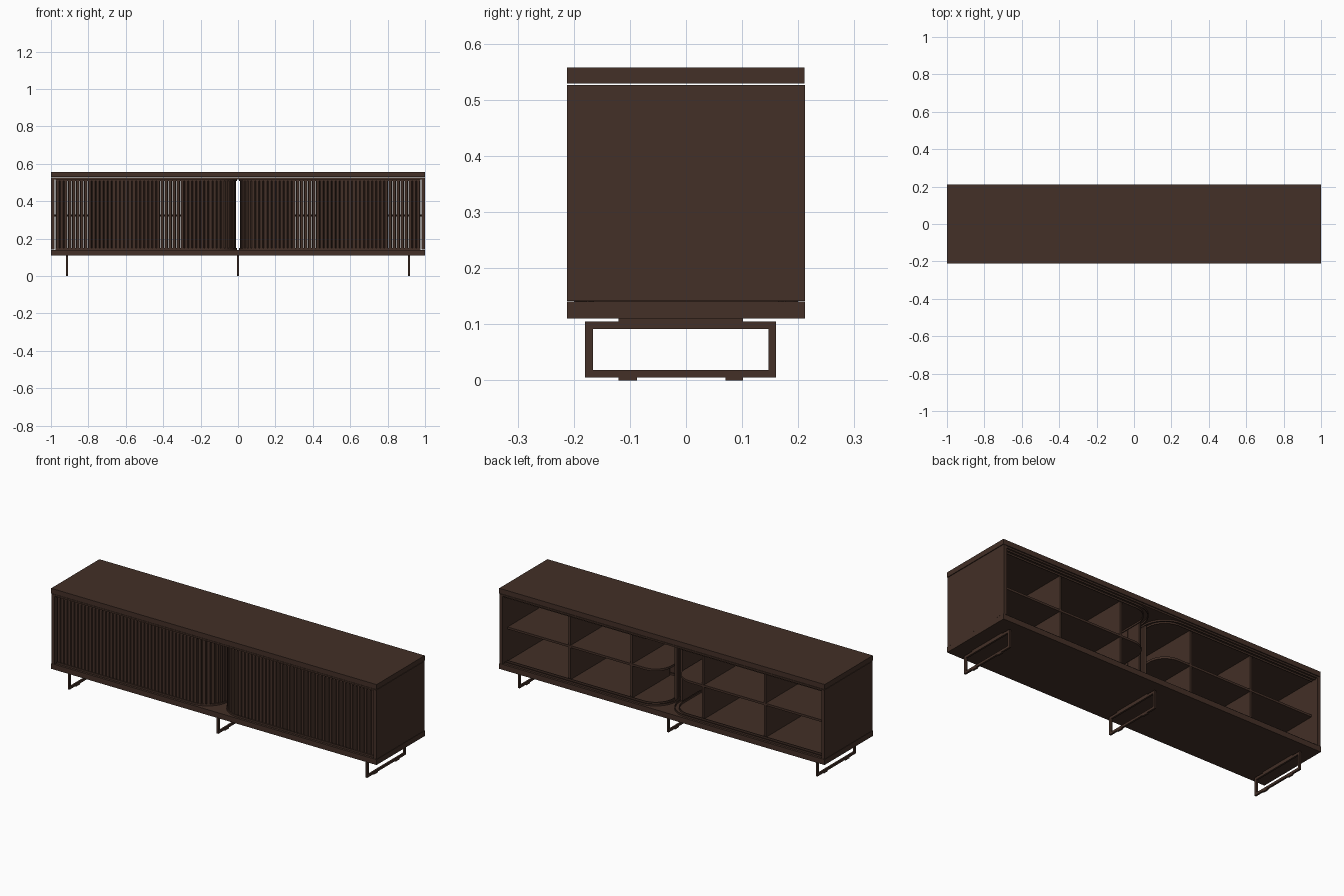
import bpy, bmesh, math
from mathutils import Vector

if "Cube" in bpy.data.objects:
    bpy.data.objects.remove(bpy.data.objects["Cube"])

wood = bpy.data.materials.new("dark walnut")
wood.diffuse_color = (0.056, 0.029, 0.020, 1)
wood.use_nodes = True
wood.node_tree.nodes["Principled BSDF"].inputs["Base Color"].default_value = wood.diffuse_color


def finish(name, bm):
    bmesh.ops.recalc_face_normals(bm, faces=bm.faces)
    me = bpy.data.meshes.new(name)
    bm.to_mesh(me)
    bm.free()
    me.materials.append(wood)
    ob = bpy.data.objects.new(name, me)
    bpy.context.collection.objects.link(ob)
    return ob


def add_prism(bm, pts, z0, z1):
    lo = [bm.verts.new((x, y, z0)) for x, y in pts]
    hi = [bm.verts.new((x, y, z1)) for x, y in pts]
    n = len(pts)
    bm.faces.new(lo)
    bm.faces.new(hi)
    for i in range(n):
        j = (i + 1) % n
        bm.faces.new((lo[i], lo[j], hi[j], hi[i]))


def add_box(bm, x0, x1, y0, y1, z0, z1):
    add_prism(bm, [(x0, y0), (x1, y0), (x1, y1), (x0, y1)], z0, z1)


def box(name, *b):
    bm = bmesh.new()
    add_box(bm, *b)
    return finish(name, bm)


# Door track as seen from above: front, round the middle, along the back
R, X0, XE, YT = 0.12, 0.018, 0.975, 0.188
CX, CY = X0 + R, YT - R


def track(off, xe=XE):
    """Track outline on the right half, moved inwards by off."""
    r, pts = R - off, [(xe, -YT + off)]
    for sy, a0 in ((-1, 270), (1, 180)):
        for i in range(13):
            a = math.radians(a0 - i * 7.5)
            pts.append((CX + r * math.cos(a), sy * CY + r * math.sin(a)))
    pts.append((xe, YT - off))
    return pts


def at_length(s):
    """Position and outward direction at distance s along the track."""
    a, q = XE - CX, R * math.pi / 2
    if s < a:
        return Vector((XE - s, -YT)), Vector((0, -1))
    if s < a + q:
        t = math.radians(270) - (s - a) / R
        d = Vector((math.cos(t), math.sin(t)))
        return Vector((CX, -CY)) + d * R, d
    return Vector((X0, -CY + s - a - q)), Vector((-1, 0))


# Case
box("top_slab", -1, 1, -0.212, 0.211, 0.529, 0.557)
box("bottom_slab", -1, 1, -0.212, 0.212, 0.11, 0.14)
box("inner_top", -0.98, 0.98, -0.209, 0.209, 0.517, 0.526)
for side, s in (("left", -1), ("right", 1)):
    xs = sorted((s * 0.98, s * 0.999))
    box(side + "_side_panel", *xs, -0.212, 0.212, 0.141, 0.526)

    # Rounded shelf and dividers
    bm = bmesh.new()
    add_prism(bm, [(s * x, y) for x, y in track(0.022, 0.98)], 0.318, 0.33)
    finish(side + "_shelf", bm)
    for i, x in enumerate((0.22, 0.6)):
        box(f"{side}_divider_{i + 1}", s * x - 0.006, s * x + 0.006,
            -0.165, 0.165, 0.14, 0.517)

    # Sliding slat door
    bm = bmesh.new()
    pitch, s_end = 0.0215, XE - CX + R * math.pi / 2 + 2 * CY
    for k in range(int(s_end / pitch)):
        p, d = at_length((k + 0.5) * pitch)
        t = Vector((-d.y, d.x))
        prof = [(-0.0104, -0.006), (0.0104, -0.006), (0.0104, 0.001),
                (0.007, 0.008), (-0.007, 0.008), (-0.0104, 0.001)]
        pts = [p + t * u + d * v for u, v in prof]
        add_prism(bm, [(s * q.x, q.y) for q in pts], 0.148, 0.52)
    finish(side + "_slat_door", bm)

    # Guide rails on both sides of the door, below and above
    bm = bmesh.new()
    for off in (-0.012, 0.011):
        a, b = track(off), track(off + 0.004)
        for i in range(len(a) - 1):
            quad = [a[i], a[i + 1], b[i + 1], b[i]]
            for z0, z1 in ((0.14, 0.15), (0.508, 0.517)):
                add_prism(bm, [(s * x, y) for x, y in quad], z0, z1)
    finish(side + "_guide_rails", bm)

# Metal loop legs with mounting plate and floor pads
for name, x in (("left", -0.915), ("middle", 0), ("right", 0.915)):
    bm = bmesh.new()
    a, b = x - 0.005, x + 0.005
    add_box(bm, a, b, -0.18, 0.16, 0.091, 0.105)
    add_box(bm, a, b, -0.18, 0.16, 0.005, 0.018)
    add_box(bm, a, b, -0.18, -0.166, 0.018, 0.091)
    add_box(bm, a, b, 0.147, 0.16, 0.018, 0.091)
    add_box(bm, a, b, -0.12, 0.102, 0.105, 0.11)
    add_box(bm, a, b, -0.12, -0.087, 0, 0.005)
    add_box(bm, a, b, 0.07, 0.102, 0, 0.005)
    finish(name + "_leg_frame", bm)
